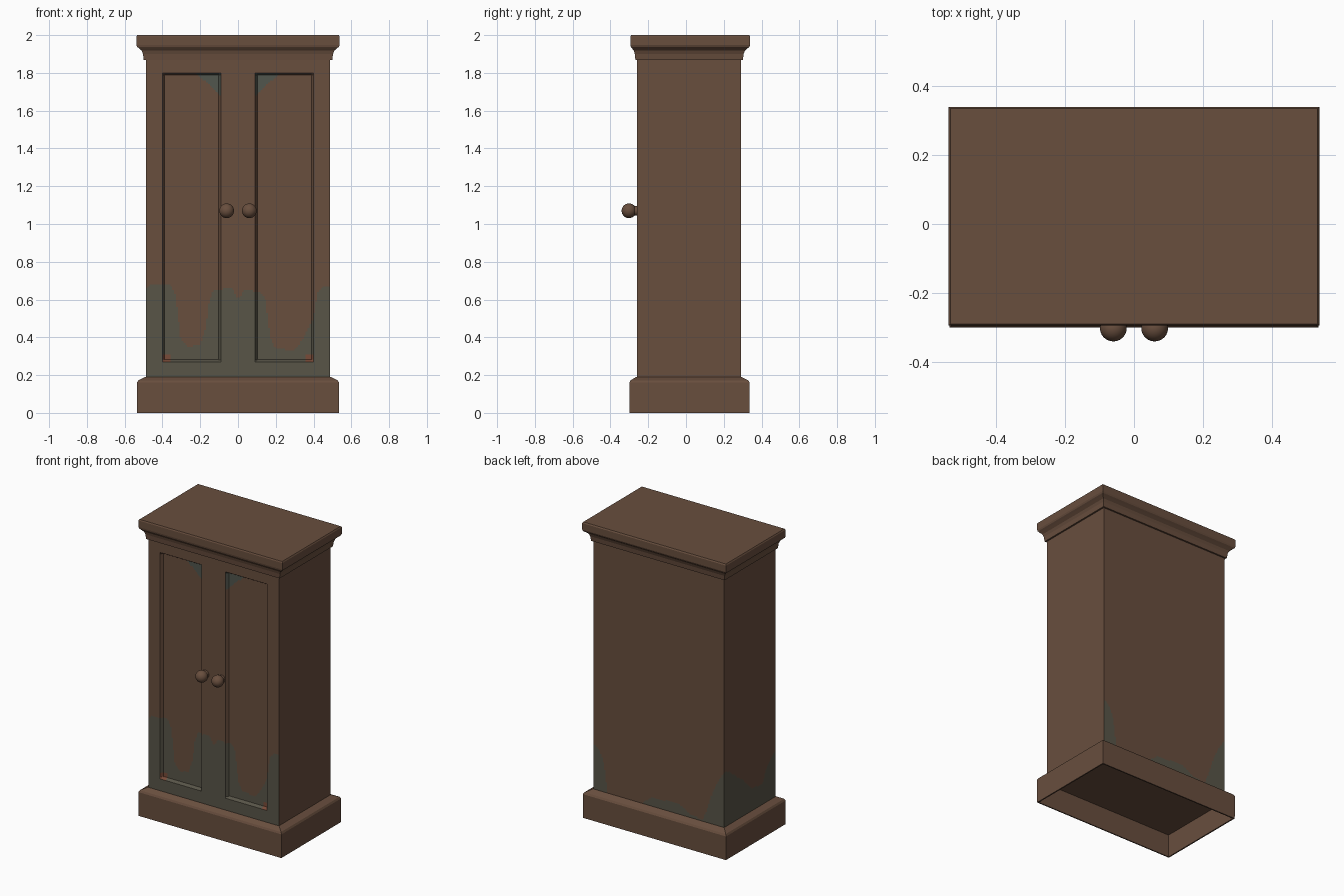
import bpy, bmesh, math
from mathutils import Matrix

if "Cube" in bpy.data.objects:
    bpy.data.objects.remove(bpy.data.objects["Cube"])


def material(name, rgb):
    m = bpy.data.materials.new(name)
    m.diffuse_color = (*rgb, 1)
    m.use_nodes = True
    m.node_tree.nodes["Principled BSDF"].inputs["Base Color"].default_value = m.diffuse_color
    return m


BROWN = material("brown wood", (0.140, 0.077, 0.048))
GREEN = material("faded green stain", (0.098, 0.090, 0.064))
TEAL = material("teal stain", (0.082, 0.092, 0.074))
RUST = material("rust patch", (0.190, 0.070, 0.040))

# Carcass limits: half width, front, back, bottom, top
BX, BF, BB, Z0, Z1 = 0.488, -0.26, 0.29, 0.16, 1.90
PX0, PX1, PZ0, PZ1 = 0.09, 0.40, 0.27, 1.80   # door panel opening
DEPTH, SLOPE = 0.02, 0.012


def finish(name, bm, mats):
    bmesh.ops.remove_doubles(bm, verts=bm.verts, dist=0.0005)
    bmesh.ops.recalc_face_normals(bm, faces=bm.faces)
    me = bpy.data.meshes.new(name)
    bm.to_mesh(me)
    bm.free()
    for m in mats:
        me.materials.append(m)
    ob = bpy.data.objects.new(name, me)
    bpy.context.collection.objects.link(ob)
    return ob


def moulding(name, rows):
    """Closed stack of rectangles; each row is (offset, front offset, z)."""
    bm = bmesh.new()
    rings = []
    for o, f, z in rows:
        x, y0, y1 = BX + o, BF - f, BB + o
        rings.append([bm.verts.new(p) for p in
                      ((-x, y0, z), (x, y0, z), (x, y1, z), (-x, y1, z))])
    for a, b in zip(rings, rings[1:]):
        for i in range(4):
            j = (i + 1) % 4
            bm.faces.new((a[i], a[j], b[j], b[i]))
    bm.faces.new(rings[0])
    bm.faces.new(rings[-1])
    return finish(name, bm, [BROWN])


def steps(a, b, d):
    n = max(1, round((b - a) / d))
    return [a + (b - a) * i / n for i in range(n + 1)]


def merge(*lists):
    """Sorted cut positions without near duplicates."""
    out = []
    for v in sorted(v for l in lists for v in l):
        if not out or v - out[-1] > 0.002:
            out.append(v)
    return out


def height(table, u):
    """Stain height at u, interpolated from a short profile."""
    for (a, ha), (b, hb) in zip(table, table[1:]):
        if a <= u <= b:
            return ha + (hb - ha) * (u - a) / (b - a)
    return 0


FRONT = [(-.49, .66), (-.46, .68), (-.36, .68), (-.33, .62), (-.305, .40), (-.27, .35),
         (-.20, .36), (-.17, .45), (-.155, .58), (-.13, .65), (-.03, .66), (0, .60),
         (.03, .65), (.12, .64), (.145, .60), (.17, .40), (.20, .34), (.30, .33),
         (.35, .40), (.40, .50), (.42, .64), (.45, .67), (.49, .67)]
BACK = [(-.49, .56), (-.46, .52), (-.40, .40), (-.36, .28), (-.33, .20), (-.24, .21),
        (-.15, .26), (.05, .25), (.14, .18), (.38, .15), (.41, .38), (.44, .46), (.49, .50)]
LEFT = [(-.26, .50), (-.22, .48), (-.16, .42), (-.12, .33), (.0, .34), (.07, .42),
        (.18, .50), (.23, .55), (.29, .56)]


def in_panel(x, z):
    return PX0 < abs(x) < PX1 and PZ0 < z < PZ1


def front_depth(x, z):
    if not in_panel(x, z):
        return 0
    d = min(abs(x) - PX0, PX1 - abs(x), z - PZ0, PZ1 - z)
    return DEPTH * min(1, d / SLOPE)


def front_colour(x, z):
    if in_panel(x, z):
        if z - 1.68 > 0.9 * (abs(x) - PX0):
            return 2
        if math.hypot(abs(x) - 0.38, z - 0.29) < 0.024:
            return 3
    return 1 if z < height(FRONT, x) else 0


def sheet(bm, us, zs, place, colour):
    grid = [[bm.verts.new(place(u, z)) for z in zs] for u in us]
    for i in range(len(us) - 1):
        for j in range(len(zs) - 1):
            f = bm.faces.new((grid[i][j], grid[i + 1][j], grid[i + 1][j + 1], grid[i][j + 1]))
            f.material_index = colour((us[i] + us[i + 1]) / 2, (zs[j] + zs[j + 1]) / 2)


# Carcass with sunken door panels and stains
rim_x = [s * v for s in (-1, 1) for v in (PX0, PX0 + SLOPE, PX1 - SLOPE, PX1)]
xs = merge(steps(-BX, BX, 0.01), rim_x)
zs = merge([Z0, Z1, PZ0, PZ0 + SLOPE, PZ1 - SLOPE, PZ1], steps(0.18, 0.70, 0.01),
           steps(0.70, 1.66, 0.12), steps(1.66, 1.80, 0.01))
# keep the rim cuts exact so the recess stays straight
def snap(cuts, targets):
    for t in targets:
        k = min(range(len(cuts)), key=lambda i: abs(cuts[i] - t))
        cuts[k] = t
snap(xs, rim_x)
snap(zs, [PZ0, PZ0 + SLOPE, PZ1 - SLOPE, PZ1])
ys = steps(BF, BB, 0.01)
bm = bmesh.new()
sheet(bm, xs, zs, lambda u, z: (u, BF + front_depth(u, z), z), front_colour)
sheet(bm, xs, zs, lambda u, z: (u, BB, z), lambda u, z: int(z < height(BACK, u)))
sheet(bm, ys, zs, lambda u, z: (-BX, u, z), lambda u, z: int(z < height(LEFT, u)))
sheet(bm, [BF, BB], zs, lambda u, z: (BX, u, z), lambda u, z: 0)
finish("cabinet_body", bm, [BROWN, GREEN, TEAL, RUST])

# Plinth, hollow underneath, with a chamfered top edge
moulding("plinth", [(.037, .032, .155), (.037, .032, 0), (.046, .040, 0), (.047, .040, .160),
                    (.040, .034, .172), (.004, .004, .190), (-.05, -.05, .190)])

# Cornice flaring out to the flat top
moulding("cornice", [(-.05, -.05, 1.868), (.011, .008, 1.868), (.015, .011, 1.90),
                     (.022, .016, 1.918), (.036, .026, 1.930), (.046, .032, 1.938),
                     (.050, .034, 1.948), (.050, .034, 1.992), (.045, .030, 2.0)])

# Door knobs: ball on a short neck
for side, sx in (("left", -1), ("right", 1)):
    bm = bmesh.new()
    bmesh.ops.create_uvsphere(bm, u_segments=24, v_segments=14, radius=0.039,
                              matrix=Matrix.Translation((sx * 0.06, -0.302, 1.07)))
    bmesh.ops.create_cone(bm, cap_ends=True, segments=20, radius1=0.026, radius2=0.026, depth=0.05,
                          matrix=Matrix.Translation((sx * 0.06, -0.262, 1.07))
                          @ Matrix.Rotation(math.pi / 2, 4, 'X'))
    # neck reaches into the recessed door edge
    knob = finish(side + "_knob", bm, [BROWN])
    for p in knob.data.polygons:
        p.use_smooth = len(p.vertices) < 5
